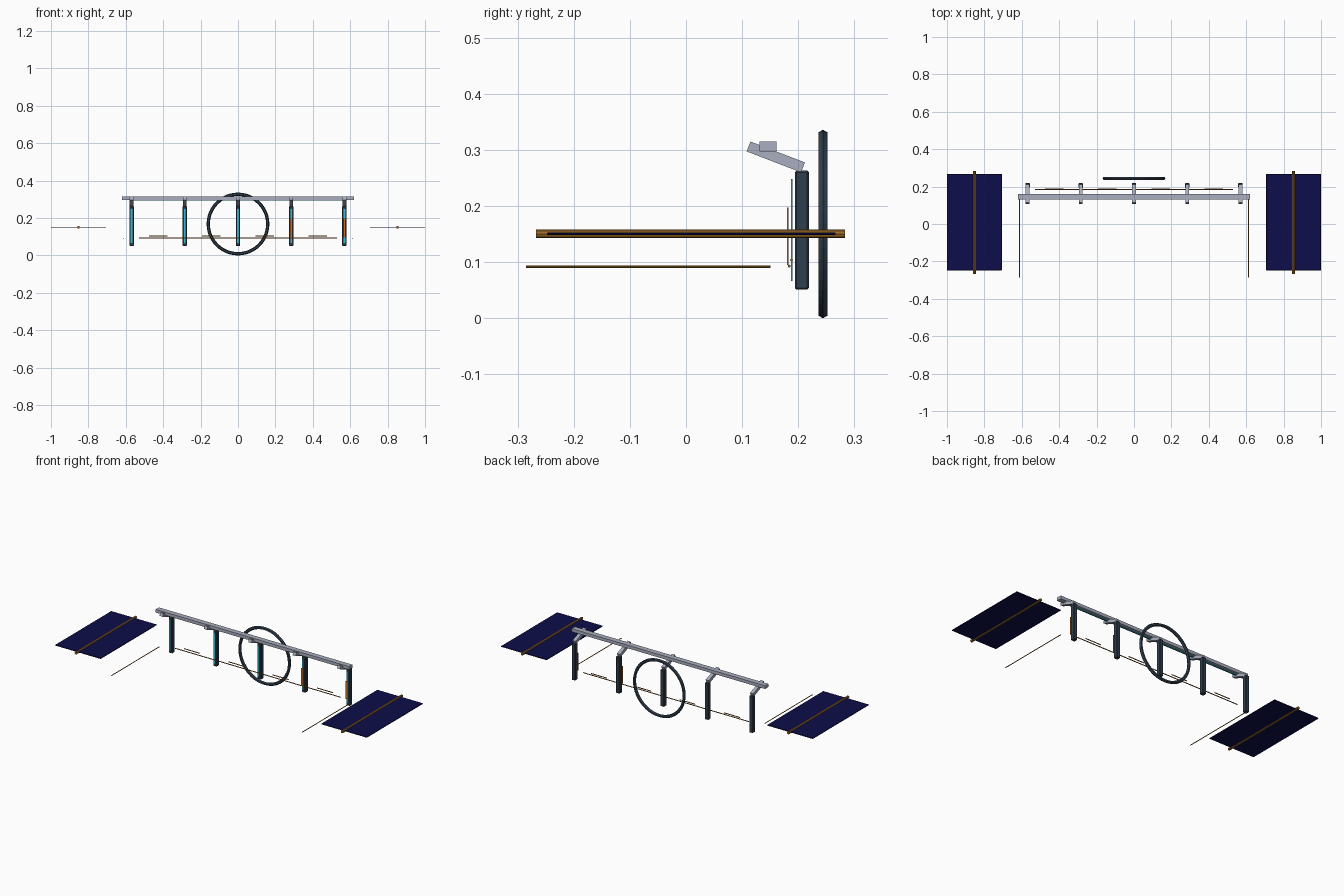
import bpy
import math

if "Cube" in bpy.data.objects:
    bpy.data.objects.remove(bpy.data.objects["Cube"])


def material(name, rgb):
    m = bpy.data.materials.new(name)
    m.use_nodes = True
    m.diffuse_color = (*rgb, 1)
    m.node_tree.nodes["Principled BSDF"].inputs["Base Color"].default_value = (*rgb, 1)
    return m


GREY = material("light grey metal", (0.40, 0.43, 0.53))
SLATE = material("dark slate", (0.03, 0.05, 0.075))
NAVY = material("navy panel", (0.004, 0.004, 0.07))
GOLD = material("bronze gold", (0.33, 0.14, 0.02))
CYAN = material("cyan light", (0.04, 0.50, 0.68))
ORANGE = material("orange marker", (0.60, 0.17, 0.02))


def finish(name, mat):
    ob = bpy.context.object
    ob.name = name
    ob.data.materials.append(mat)
    return ob


def box(name, mat, x, y, z, bevel=0, tilt=0):
    """Box from (low, high) ranges on each axis."""
    ranges = (x, y, z)
    bpy.ops.mesh.primitive_cube_add(size=1, location=[(a + b) / 2 for a, b in ranges])
    ob = finish(name, mat)
    ob.scale = [b - a for a, b in ranges]
    bpy.ops.object.transform_apply(location=False, rotation=False, scale=True)
    ob.rotation_euler.x = tilt
    if bevel:
        mod = ob.modifiers.new("Bevel", "BEVEL")
        mod.width = bevel
        mod.segments = 1
    return ob


def rod(name, mat, centre, length, radius, axis, sides=8):
    turn = (0, math.pi / 2, 0) if axis == "x" else (math.pi / 2, 0, 0)
    bpy.ops.mesh.primitive_cylinder_add(vertices=sides, radius=radius, depth=length,
                                        location=centre, rotation=turn)
    return finish(name, mat)


# Top beam with light strip underneath
box("top_beam", GREY, (-0.62, 0.62), (0.131, 0.161), (0.297, 0.315))
box("beam_light", CYAN, (-0.57, 0.57), (0.138, 0.146), (0.293, 0.298))

# Posts with arms and front light strips
SPACING = 0.2845
for i in range(-2, 3):
    x = i * SPACING
    box(f"post_{i + 3}", SLATE, (x - 0.012, x + 0.012), (0.194, 0.219), (0.051, 0.263), 0.003)
    box(f"arm_{i + 3}", GREY, (x - 0.010, x + 0.010), (0.108, 0.212), (0.278, 0.297),
        tilt=-math.radians(21))
    box(f"post_light_{i + 3}", CYAN, (x - 0.005, x + 0.005), (0.187, 0.190), (0.066, 0.248))
    if i > 0:
        box(f"post_marker_{i + 3}", ORANGE, (x - 0.006, x + 0.006), (0.180, 0.183), (0.095, 0.197))

# Lower rail and short dashes in each bay
rod("lower_rail", GOLD, (0, 0.184, 0.093), 1.06, 0.0025, "x")
for i in range(4):
    x = (i - 1.5) * SPACING
    rod(f"bay_dash_{i + 1}", GOLD, (x, 0.188, 0.104), 0.10, 0.0025, "x")

# Ring behind the posts
bpy.ops.mesh.primitive_torus_add(major_segments=48, minor_segments=6, major_radius=0.159,
                                 minor_radius=0.009, location=(0, 0.244, 0.168),
                                 rotation=(math.pi / 2, 0, 0))
finish("rear_ring", SLATE)

# Solar wings and side booms
for side, s in (("left", 1), ("right", -1)):
    x = s * 0.853
    box(f"{side}_panel", NAVY, (x - 0.147, x + 0.147), (-0.248, 0.267), (0.148, 0.153), 0.002)
    rod(f"{side}_panel_spar", GOLD, (x, 0.008, 0.1505), 0.55, 0.0075, "y")
    rod(f"{side}_boom", GOLD, (s * 0.612, -0.067, 0.092), 0.436, 0.0022, "y")
